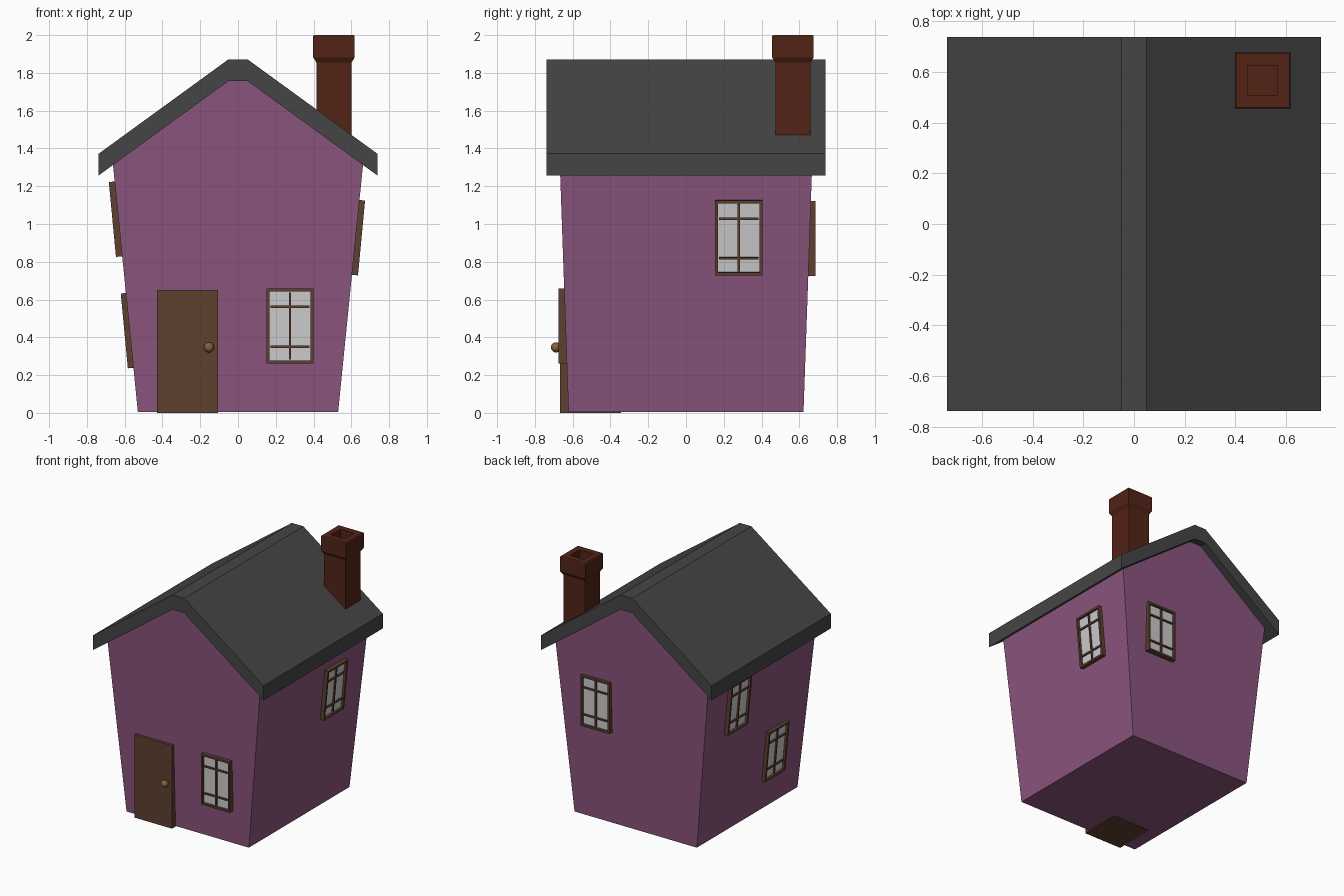
import bpy, bmesh, math
from mathutils import Matrix, Vector

if "Cube" in bpy.data.objects:
    bpy.data.objects.remove(bpy.data.objects["Cube"])


def material(name, color):
    m = bpy.data.materials.new(name)
    m.diffuse_color = (*color, 1)
    m.use_nodes = True
    m.node_tree.nodes["Principled BSDF"].inputs["Base Color"].default_value = m.diffuse_color
    return m


PURPLE = material("purple_wall", (0.26, 0.09, 0.21))
SLATE = material("slate", (0.06, 0.06, 0.06))
WOOD = material("wood", (0.11, 0.05, 0.03))
BRICK = material("brick", (0.085, 0.017, 0.008))
BRASS = material("brass", (0.22, 0.13, 0.035))
GLASS = material("glass", (0.7, 0.7, 0.7))


def finish(name, bm, *mats):
    bmesh.ops.recalc_face_normals(bm, faces=bm.faces)
    me = bpy.data.meshes.new(name)
    bm.to_mesh(me)
    bm.free()
    for m in mats:
        me.materials.append(m)
    ob = bpy.data.objects.new(name, me)
    bpy.context.collection.objects.link(ob)
    return ob


def add_box(bm, lo, hi):
    lo, hi = Vector(lo), Vector(hi)
    mat = Matrix.Translation((lo + hi) / 2) @ Matrix.Diagonal((*(hi - lo), 1))
    return bmesh.ops.create_cube(bm, size=1, matrix=mat)["verts"]


def loft(bm, rings):
    """Join rings of points and cap both ends."""
    loops = [[bm.verts.new(p) for p in r] for r in rings]
    n = len(loops[0])
    for a, b in zip(loops, loops[1:]):
        for i in range(n):
            j = (i + 1) % n
            bm.faces.new((a[i], a[j], b[j], b[i]))
    bm.faces.new(loops[0])
    bm.faces.new(loops[-1])
    return loops


def mirrored(half):
    return half + [(-x, z) for x, z in reversed(half)]


# Walls: gabled profile, widening upward on all sides
bm = bmesh.new()
wall = mirrored([(0.53, 0.004), (0.662, 1.315), (0.05, 1.762)])
loft(bm, [[(x, s * (0.622 + 0.035 * z), z) for x, z in wall] for s in (-1, 1)])
finish("walls", bm, PURPLE)

# Roof: thick folded slab with a flat ridge
bm = bmesh.new()
roof = [(-0.738, 1.372), (-0.05, 1.872), (0.05, 1.872), (0.738, 1.372),
        (0.738, 1.257), (0.05, 1.757), (-0.05, 1.757), (-0.738, 1.257)]
loft(bm, [[(x, y, z) for x, z in roof] for y in (-0.738, 0.738)])
finish("roof", bm, SLATE)

# Chimney: square rings up to a flared cap, then down into the flue
bm = bmesh.new()
cx, cy = 0.508, 0.566
stack = [(0.093, 1.4), (0.093, 1.855), (0.11, 1.882), (0.11, 1.994),
         (0.106, 2.0), (0.058, 2.0), (0.058, 1.90)]
corners = [(-1, -1), (1, -1), (1, 1), (-1, 1)]
loops = loft(bm, [[(cx + h * u, cy + h * v, z) for u, v in corners] for h, z in stack])
for v in loops[0]:  # foot follows the roof slope, just inside it
    v.co.z = 1.34 + (0.738 - v.co.x) * 0.727
finish("chimney", bm, BRICK)

# Door block and knob
bm = bmesh.new()
add_box(bm, (-0.43, -0.667, 0), (-0.105, -0.345, 0.65))
finish("door", bm, WOOD)

bm = bmesh.new()
bmesh.ops.create_uvsphere(bm, u_segments=20, v_segments=12, radius=0.027,
                          matrix=Matrix.Translation((-0.154, -0.688, 0.347)))
for f in bm.faces:
    f.smooth = True
finish("door_knob", bm, BRASS)


def window(name, pos, turn, tilt=0):
    """Framed pane facing local -y; pos is the centre of its front face."""
    bm = bmesh.new()
    add_box(bm, (-0.125, 0, -0.199), (0.125, 0.045, 0.199))
    bm.normal_update()
    front = min(bm.faces, key=lambda f: f.calc_center_median().y)
    bmesh.ops.inset_region(bm, faces=[front], thickness=0.022)
    pane = bmesh.ops.extrude_discrete_faces(bm, faces=[front])["faces"][0]
    bmesh.ops.translate(bm, verts=pane.verts, vec=(0, 0.018, 0))
    pane.material_index = 1
    # glazing bars
    add_box(bm, (-0.006, 0.007, -0.178), (0.006, 0.018, 0.178))
    for z in (0.102, -0.11):
        add_box(bm, (-0.104, 0.007, z - 0.006), (0.104, 0.018, z + 0.006))
    ob = finish(name, bm, WOOD, GLASS)
    ob.matrix_world = (Matrix.Translation(pos)
                       @ Matrix.Rotation(math.radians(turn), 4, 'Z')
                       @ Matrix.Rotation(math.radians(tilt), 4, 'X'))


# Windows on all four walls; side ones lean with the wall
window("front_window", (0.275, -0.675, 0.46), 0)
window("back_window", (0.31, 0.685, 0.924), 180)
window("right_window", (0.654, 0.279, 0.926), 90, 5.4)
window("left_upper_window", (-0.665, 0.28, 1.024), -90, 5.4)
window("left_lower_window", (-0.602, -0.27, 0.434), -90, 5.4)
